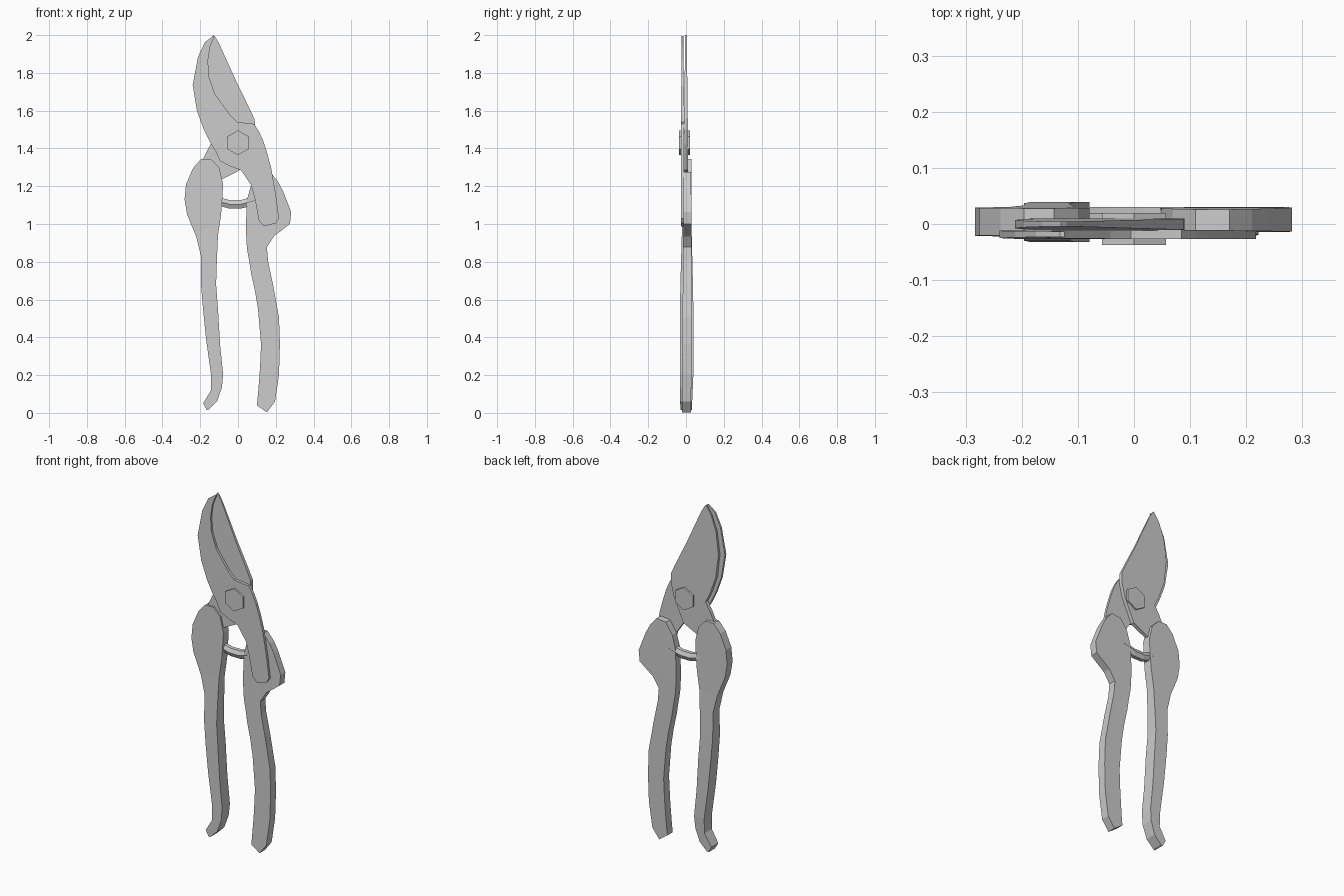
import bpy, bmesh, math

steel = bpy.data.materials.new("plain grey")
steel.diffuse_color = (0.6, 0.6, 0.6, 1)


def finish(bm, name):
    bmesh.ops.recalc_face_normals(bm, faces=bm.faces)
    me = bpy.data.meshes.new(name)
    bm.to_mesh(me)
    bm.free()
    me.materials.append(steel)
    ob = bpy.data.objects.new(name, me)
    bpy.context.collection.objects.link(ob)


def strip(name, rows, depth):
    """Loft rows of (left x, left z, right x, right z); depth(z) gives front and back y."""
    bm = bmesh.new()
    rings = []
    for xl, zl, xr, zr in rows:
        (fl, bl), (fr, br) = depth(zl), depth(zr)
        pts = [(xl, fl, zl), (xr, fr, zr), (xr, br, zr), (xl, bl, zl)]
        rings.append([bm.verts.new(p) for p in pts])
    for a, b in zip(rings, rings[1:]):
        for i in range(4):
            j = (i + 1) % 4
            bm.faces.new((a[i], a[j], b[j], b[i]))
    bm.faces.new(rings[0])
    bm.faces.new(rings[-1])
    finish(bm, name)


def ramp(keys):
    """Piecewise linear (z, front y, back y), z ascending."""
    def f(z):
        if z <= keys[0][0]:
            return keys[0][1:]
        for a, b in zip(keys, keys[1:]):
            if z <= b[0]:
                t = (z - a[0]) / (b[0] - a[0])
                return tuple(a[k] + t * (b[k] - a[k]) for k in (1, 2))
        return keys[-1][1:]
    return f


# Left grip, thicker in the lower half, with a hooked end
strip("left_handle", [
    (-.196, 1.343, -.143, 1.343), (-.238, 1.296, -.10, 1.30), (-.275, 1.211, -.079, 1.211),
    (-.283, 1.13, -.085, 1.105), (-.27, 1.052, -.09, 1.047), (-.222, .935, -.106, .94),
    (-.196, .83, -.111, .83), (-.196, .68, -.116, .68), (-.185, .55, -.106, .55),
    (-.169, .39, -.095, .363), (-.143, .204, -.079, .204), (-.143, .12, -.085, .135),
    (-.185, .05, -.111, .061), (-.165, .015, -.155, .018)],
    ramp([(0, -.03, .03), (.2, -.032, .039), (.6, -.032, .039), (.95, -.022, .03), (1.35, -.02, .028)]))

# Right grip
strip("right_handle", [
    (.11, 1.268, .17, 1.275), (.069, 1.206, .21, 1.227), (.048, 1.13, .238, 1.175),
    (.042, 1.0, .282, 1.063), (.044, .92, .275, 1.0), (.048, .866, .19, .935),
    (.06, .80, .153, .877), (.07, .735, .159, .803), (.09, .645, .185, .68),
    (.106, .548, .217, .506), (.122, .363, .222, .363), (.116, .23, .217, .204),
    (.106, .10, .196, .06), (.10, .04, .153, .003)],
    ramp([(0, -.022, .026), (.3, -.02, .03), (1.0, -.014, .03), (1.28, -.012, .026)]))

# Front hook plate with its tang over the right grip
strip("hook_plate", [
    (-.132, 1.995, -.124, 1.995), (-.175, 1.963, -.148, 1.937), (-.212, 1.884, -.159, 1.863),
    (-.24, 1.735, -.153, 1.778), (-.217, 1.598, -.122, 1.688), (-.18, 1.497, -.042, 1.577),
    (-.148, 1.433, -.005, 1.54), (-.116, 1.38, .085, 1.53), (-.095, 1.333, .111, 1.49),
    (-.042, 1.306, .132, 1.444), (.016, 1.285, .153, 1.38), (.069, 1.206, .175, 1.30),
    (.09, 1.13, .2, 1.158), (.111, 1.015, .217, 1.03), (.138, .988, .20, 1.004)],
    ramp([(1.5, -.027, -.011), (2, -.023, -.013)]))

# Rear cutting blade with its tang into the left grip
strip("cutting_blade", [
    (-.13, 2.0, -.12, 1.99), (-.164, 1.95, -.10, 1.955), (-.196, 1.863, -.058, 1.863),
    (-.212, 1.735, -.005, 1.746), (-.196, 1.6, .063, 1.608), (-.16, 1.50, .088, 1.555),
    (-.132, 1.443, .09, 1.50), (-.16, 1.396, .07, 1.42), (-.185, 1.343, .01, 1.285),
    (-.196, 1.237, -.085, 1.237)],
    ramp([(1.5, -.011, .01), (2, -.004, .004)]))

# Hexagonal pivot bolt head and nut
for name, y0, y1 in (("bolt_head", -.037, -.026), ("bolt_nut", .009, .02)):
    bm = bmesh.new()
    caps = [[bm.verts.new((.066 * math.sin(k * math.pi / 3), y, 1.43 + .066 * math.cos(k * math.pi / 3)))
             for k in range(6)] for y in (y0, y1)]
    for k in range(6):
        j = (k + 1) % 6
        bm.faces.new((caps[0][k], caps[0][j], caps[1][j], caps[1][k]))
    for c in caps:
        bm.faces.new(c)
    finish(bm, name)

# Sagging spring bar between the grips
bm = bmesh.new()
rings = []
for x, z in ((-.12, 1.125), (-.085, 1.115), (-.045, 1.104), (.015, 1.104), (.055, 1.115), (.09, 1.125)):
    rings.append([bm.verts.new((x, .008 + .022 * math.cos(k * math.pi / 3), z + .026 * math.sin(k * math.pi / 3)))
                  for k in range(6)])
for a, b in zip(rings, rings[1:]):
    for k in range(6):
        j = (k + 1) % 6
        bm.faces.new((a[k], a[j], b[j], b[k]))
bm.faces.new(rings[0])
bm.faces.new(rings[-1])
finish(bm, "spring_bar")
